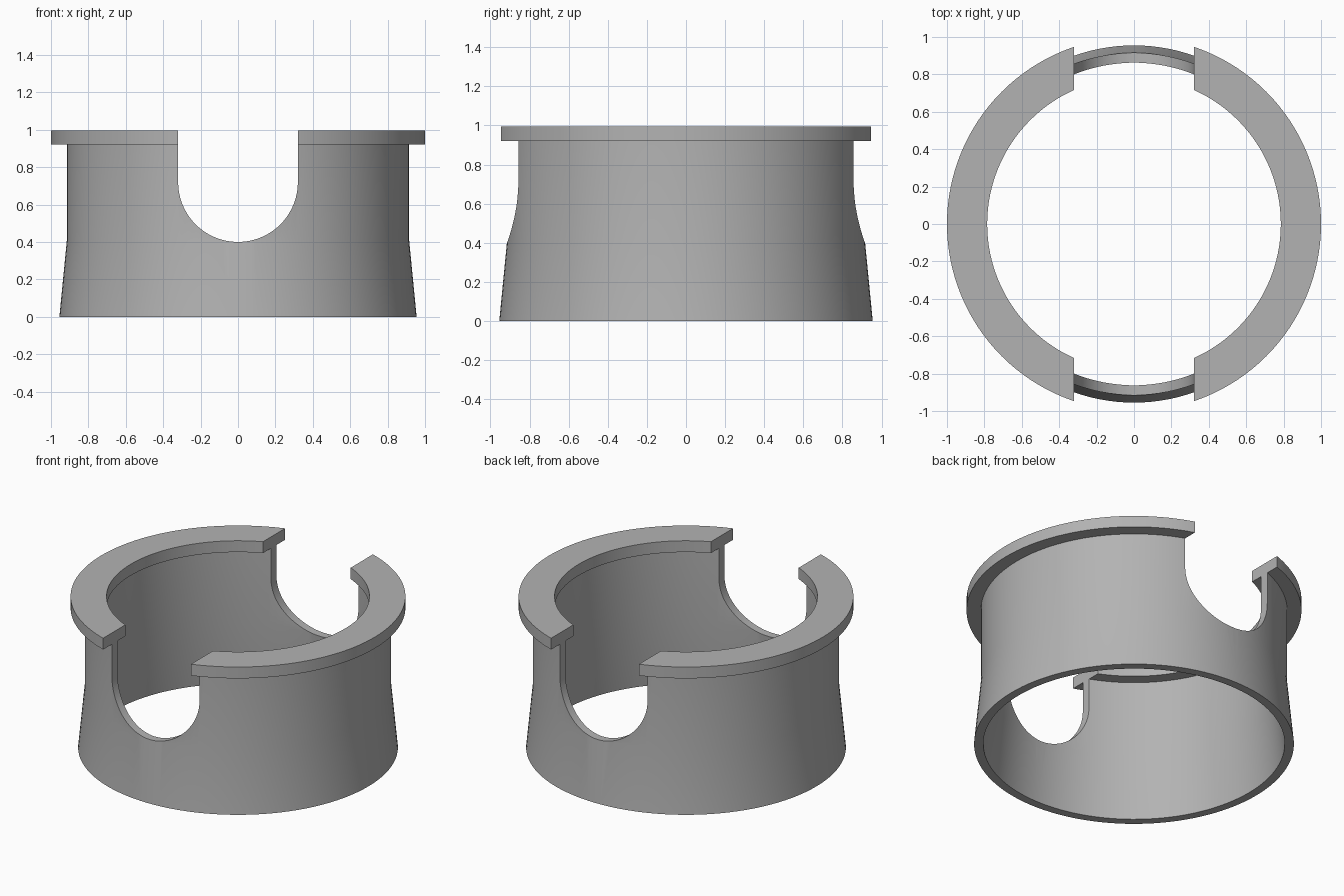
import bpy
import bmesh
from math import cos, sin, pi, radians

cube = bpy.data.objects.get("Cube")
if cube:
    bpy.data.objects.remove(cube, do_unlink=True)

HEIGHT, FLANGE_Z, BEND_Z = 0.995, 0.92, 0.41
SLOT_R, SLOT_Z = 0.32, 0.72

grey = bpy.data.materials.new("plain_grey")
grey.use_nodes = True
colour = (0.45, 0.45, 0.45, 1)
grey.diffuse_color = colour
grey.node_tree.nodes["Principled BSDF"].inputs["Base Color"].default_value = colour


def make_object(name, bm):
    bmesh.ops.recalc_face_normals(bm, faces=bm.faces)
    mesh = bpy.data.meshes.new(name)
    bm.to_mesh(mesh)
    bm.free()
    mesh.materials.append(grey)
    obj = bpy.data.objects.new(name, mesh)
    bpy.context.collection.objects.link(obj)
    return obj


def lathe(name, profile, segments=128):
    """Revolve a closed (radius, height) section about z."""
    bm = bmesh.new()
    rings = []
    for i in range(segments):
        a = 2 * pi * i / segments
        rings.append([bm.verts.new((r * cos(a), r * sin(a), z)) for r, z in profile])
    n = len(profile)
    for i, ring in enumerate(rings):
        following = rings[(i + 1) % segments]
        for j in range(n):
            k = (j + 1) % n
            bm.faces.new((ring[j], following[j], following[k], ring[k]))
    return make_object(name, bm)


# Flared wall with a T-shaped flange on top
collar = lathe("flanged_collar", [
    (0.955, 0), (0.915, BEND_Z), (0.915, FLANGE_Z), (1.0, FLANGE_Z),
    (1.0, HEIGHT), (0.785, HEIGHT), (0.785, FLANGE_Z),
    (0.862, FLANGE_Z), (0.862, BEND_Z), (0.9, 0)])

# Round-bottomed slot running through front and back
bm = bmesh.new()
outline = [(-SLOT_R, 1.3)]
steps = 48
for i in range(steps + 1):
    a = pi + pi * i / steps
    outline.append((SLOT_R * cos(a), SLOT_Z + SLOT_R * sin(a)))
outline.append((SLOT_R, 1.3))
face = bm.faces.new([bm.verts.new((x, -1.5, z)) for x, z in outline])
extruded = bmesh.ops.extrude_face_region(bm, geom=[face])
bmesh.ops.translate(bm, vec=(0, 3, 0),
                    verts=[v for v in extruded["geom"] if isinstance(v, bmesh.types.BMVert)])
cutter = make_object("slot_cutter", bm)
cutter.hide_render = True

slot = collar.modifiers.new("slot", "BOOLEAN")
slot.operation = "DIFFERENCE"
slot.solver = "EXACT"
slot.object = cutter

bpy.ops.object.select_all(action="DESELECT")
collar.select_set(True)
bpy.context.view_layer.objects.active = collar
bpy.ops.object.modifier_apply(modifier=slot.name)
bpy.data.objects.remove(cutter, do_unlink=True)
bpy.ops.object.shade_smooth_by_angle(angle=radians(30))
